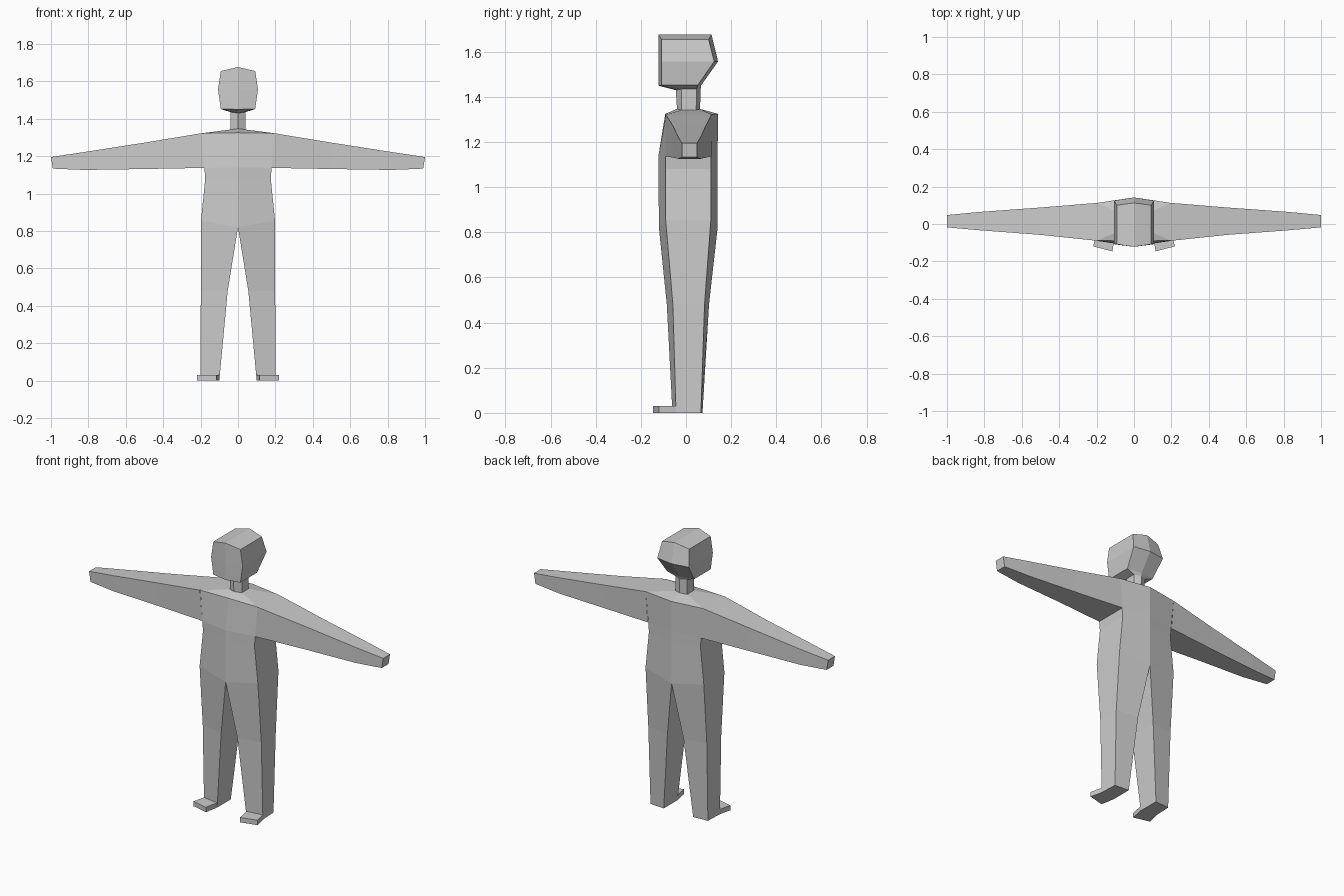
import bpy

if "Cube" in bpy.data.objects:
    bpy.data.objects.remove(bpy.data.objects["Cube"])

skin = bpy.data.materials.new("plain grey")
skin.diffuse_color = (0.6, 0.6, 0.6, 1)
skin.use_nodes = True
skin.node_tree.nodes["Principled BSDF"].inputs["Base Color"].default_value = skin.diffuse_color


def loft(name, rings, closed=True, cap_start=False, cap_end=False, skip=()):
    """Join matching rings of points with flat quads and mirror across x."""
    n = len(rings[0])
    verts = [p for ring in rings for p in ring]
    faces = []
    for r in range(len(rings) - 1):
        for i in range(n if closed else n - 1):
            if (r, i) in skip:
                continue
            j = (i + 1) % n
            faces.append((r * n + i, r * n + j, (r + 1) * n + j, (r + 1) * n + i))
    if cap_start:
        faces.append(tuple(reversed(range(n))))
    if cap_end:
        faces.append(tuple(range(len(verts) - n, len(verts))))
    mesh = bpy.data.meshes.new(name)
    mesh.from_pydata(verts, [], faces)
    mesh.materials.append(skin)
    obj = bpy.data.objects.new(name, mesh)
    bpy.context.collection.objects.link(obj)
    mod = obj.modifiers.new("mirror", 'MIRROR')
    mod.use_clip = True
    return obj


def half_ring(x, z_mid, z_side, front, front_side, back_side, back):
    """Half section: front middle, front side, back side, back middle."""
    return [(0, front, z_mid), (x, front_side, z_side),
            (x, back_side, z_side), (0, back, z_mid)]


# Torso, open where the arms join
neck_base = half_ring(0.04, 1.347, 1.342, -0.04, -0.02, 0.045, 0.062)
loft("torso", [
    half_ring(0.198, 0.82, 0.855, -0.12, -0.09, 0.11, 0.14),
    half_ring(0.175, 1.08, 1.08, -0.122, -0.09, 0.11, 0.14),
    half_ring(0.18, 1.14, 1.137, -0.122, -0.09, 0.11, 0.14),
    half_ring(0.195, 1.325, 1.322, -0.092, -0.088, 0.113, 0.142),
    neck_base,
], closed=False, skip={(2, 1)})

# Neck
neck_top = half_ring(0.04, 1.43, 1.435, -0.045, -0.02, 0.047, 0.065)
loft("neck", [neck_base, neck_top], closed=False)

# Head, with slanted back and shallow roof
loft("head", [
    neck_top,
    half_ring(0.092, 1.45, 1.452, -0.122, -0.108, 0.052, 0.066),
    half_ring(0.107, 1.557, 1.557, -0.122, -0.108, 0.125, 0.142),
    half_ring(0.092, 1.676, 1.655, -0.122, -0.108, 0.1, 0.113),
], closed=False, cap_end=True)


# Arms, tapering to the hand
def arm_ring(x_low, x_top, low, top, front, back):
    return [(x_low, front, low), (x_low, back, low),
            (x_top, back, top), (x_top, front, top)]


loft("arms", [
    arm_ring(0.18, 0.195, 1.137, 1.322, -0.09, 0.113),
    arm_ring(0.5, 0.5, 1.131, 1.272, -0.058, 0.088),
    arm_ring(0.82, 0.82, 1.126, 1.222, -0.034, 0.065),
    arm_ring(0.99, 1.0, 1.133, 1.195, -0.018, 0.048),
], cap_end=True)

# Legs
loft("legs", [
    [(0.1, -0.06, 0), (0.2, -0.044, 0), (0.195, 0.066, 0), (0.1, 0.073, 0)],
    [(0.055, -0.085, 0.48), (0.199, -0.058, 0.48),
     (0.199, 0.082, 0.48), (0.055, 0.102, 0.48)],
    [(0, -0.12, 0.82), (0.198, -0.09, 0.855), (0.198, 0.11, 0.855), (0, 0.14, 0.82)],
], cap_start=True)

# Feet, turned outward
foot = [(0.116, -0.146), (0.218, -0.12), (0.2, -0.044), (0.1, -0.06)]
loft("feet", [[(x, y, z) for x, y in foot] for z in (0, 0.03)],
     cap_start=True, cap_end=True)
